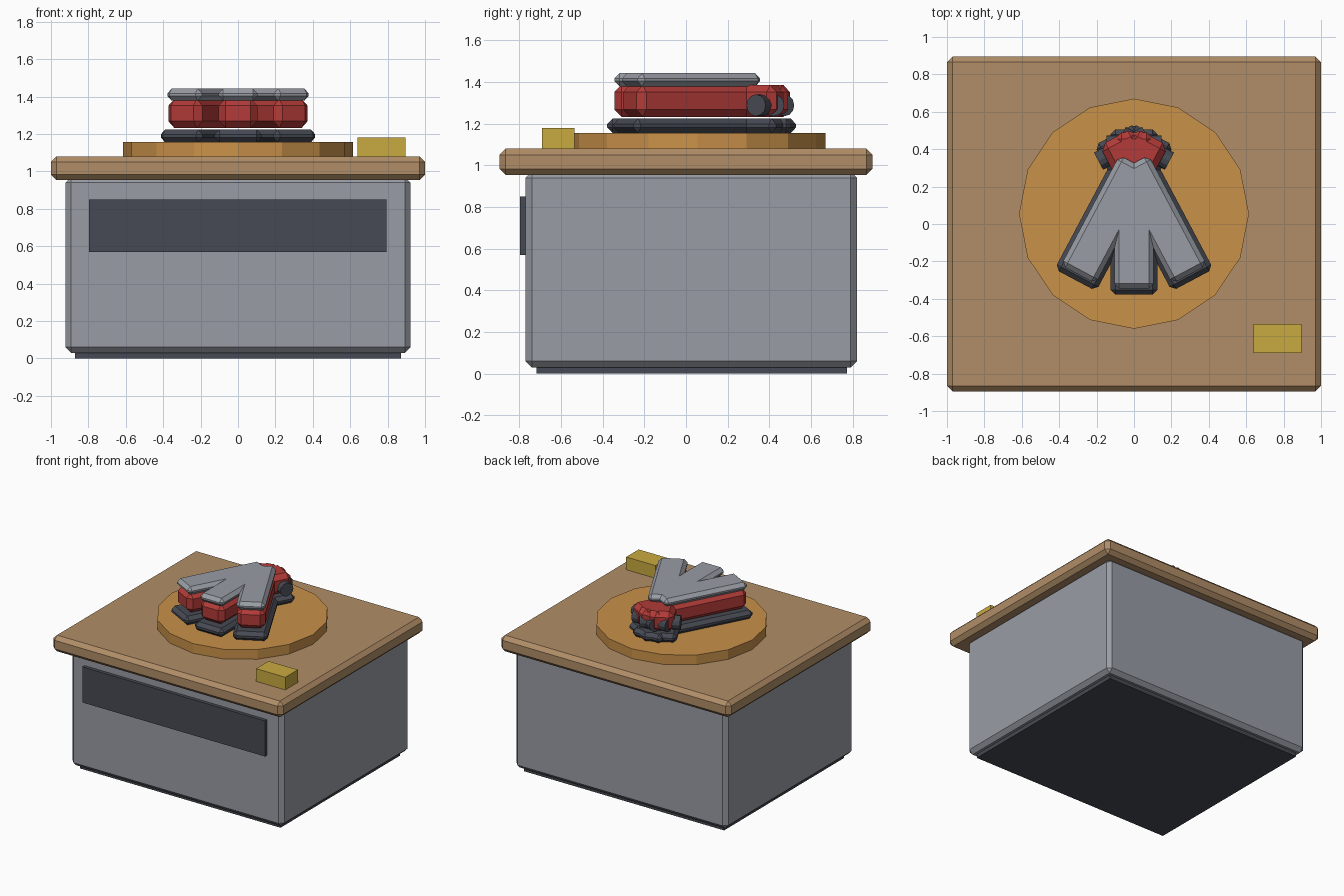
import bpy, math
from mathutils import Matrix, Vector

if "Cube" in bpy.data.objects:
    bpy.data.objects.remove(bpy.data.objects["Cube"])


def material(name, hex_code):
    def lin(c):
        return c / 12.92 if c <= 0.04045 else ((c + 0.055) / 1.055) ** 2.4
    m = bpy.data.materials.new(name)
    rgb = [lin(int(hex_code[i:i + 2], 16) / 255) for i in (0, 2, 4)]
    m.diffuse_color = (*rgb, 1)
    m.use_nodes = True
    m.node_tree.nodes["Principled BSDF"].inputs["Base Color"].default_value = m.diffuse_color
    return m


WOOD = material("brown_wood", "B08D67")
TAN = material("orange_wood", "C99149")
YELLOW = material("yellow", "C9AA40")
GREY = material("light_grey", "989CA4")
DARK = material("dark_grey", "464A53")
RED = material("red", "B23B38")


def finish(ob, name, mat, bevel=0, matrix=None):
    ob.name = name
    ob.data.materials.append(mat)
    if matrix is not None:
        ob.data.transform(matrix)
    if bevel:
        b = ob.modifiers.new("chamfer", 'BEVEL')
        b.width, b.segments, b.limit_method = bevel, 1, 'ANGLE'
    return ob


def box(name, mat, x, y, z, bevel=0, matrix=None):
    """Box from (min, max) ranges, optionally chamfered and moved."""
    bpy.ops.mesh.primitive_cube_add(size=1)
    ob = bpy.context.object
    size = [r[1] - r[0] for r in (x, y, z)]
    mid = Vector([(r[1] + r[0]) / 2 for r in (x, y, z)])
    ob.data.transform(Matrix.Translation(mid) @ Matrix.Diagonal((*size, 1)))
    return finish(ob, name, mat, bevel, matrix)


def cylinder(name, mat, radius, depth, sides, matrix):
    bpy.ops.mesh.primitive_cylinder_add(vertices=sides, radius=radius, depth=depth)
    return finish(bpy.context.object, name, mat, 0, matrix)


# Cabinet
box("plinth", DARK, (-0.872, 0.872), (-0.717, 0.772), (0, 0.06))
box("cabinet", GREY, (-0.922, 0.922), (-0.77, 0.82), (0.03, 0.97), 0.03)
box("drawer_front", DARK, (-0.797, 0.793), (-0.797, -0.74), (0.57, 0.85))
box("table_top", WOOD, (-1, 1), (-0.895, 0.895), (0.953, 1.08), 0.03)

# Things on the table
cylinder("turntable", TAN, 0.615, 0.085, 16, Matrix.Translation((0, 0.055, 1.1135)))
box("small_block", YELLOW, (0.64, 0.895), (-0.69, -0.535), (1.07, 1.18))

# Three staplers fanned around a common pivot
for side, angle in (("left", -28), ("middle", 0), ("right", 28)):
    m = Matrix.Translation((0, 0.29, 0)) @ Matrix.Rotation(math.radians(angle), 4, 'Z')
    box(side + "_stapler_base", DARK, (-0.126, 0.126), (-0.668, 0.215), (1.155, 1.224), 0.026, m)
    box(side + "_stapler_arm", RED, (-0.103, 0.103), (-0.634, 0.2), (1.233, 1.386), 0.035, m)
    box(side + "_stapler_cap", GREY, (-0.105, 0.105), (-0.634, 0.032), (1.378, 1.442), 0.026, m)
    pin = m @ Matrix.Translation((0, 0.13, 1.288)) @ Matrix.Rotation(math.pi / 2, 4, 'Y')
    cylinder(side + "_hinge_pin", DARK, 0.052, 0.292, 12, pin)
